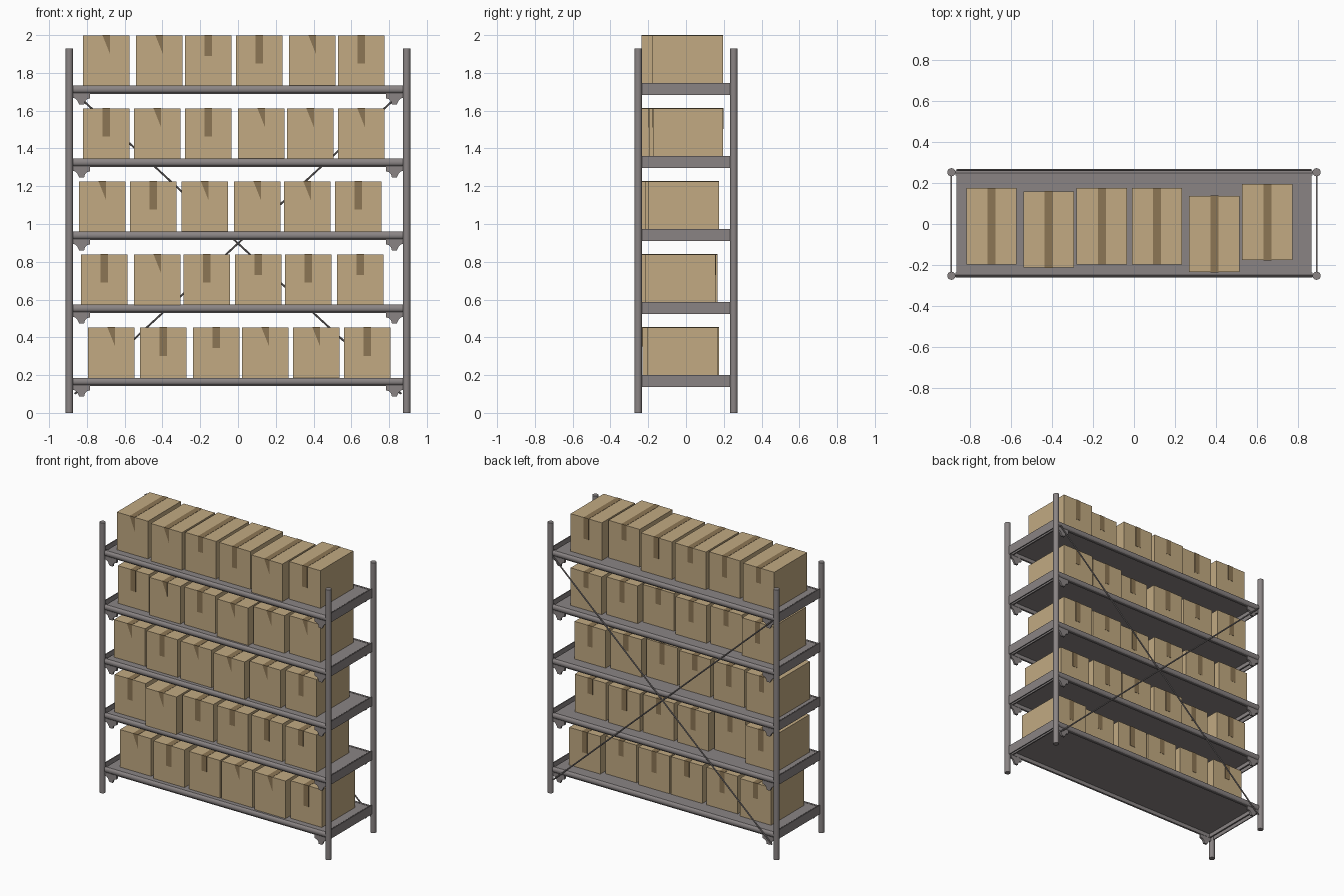
import bpy, bmesh, math
from mathutils import Vector

if "Cube" in bpy.data.objects:
    bpy.data.objects.remove(bpy.data.objects["Cube"])


def material(name, rgb):
    m = bpy.data.materials.new(name)
    m.diffuse_color = (*rgb, 1)
    m.use_nodes = True
    m.node_tree.nodes["Principled BSDF"].inputs["Base Color"].default_value = m.diffuse_color
    return m


STEEL = material("grey steel", (0.254, 0.231, 0.231))
CARD = material("cardboard", (0.539, 0.402, 0.223))
TAPE = material("brown tape", (0.262, 0.181, 0.089))


def finish(name, bm, mat, smooth=False):
    bmesh.ops.recalc_face_normals(bm, faces=bm.faces)
    me = bpy.data.meshes.new(name)
    bm.to_mesh(me)
    bm.free()
    me.materials.append(mat)
    ob = bpy.data.objects.new(name, me)
    bpy.context.collection.objects.link(ob)
    if smooth:
        bpy.ops.object.select_all(action='DESELECT')
        ob.select_set(True)
        bpy.context.view_layer.objects.active = ob
        bpy.ops.object.shade_smooth_by_angle(angle=math.radians(40))
    return ob


def add_box(bm, lo, hi):
    lo, hi = Vector(lo), Vector(hi)
    vs = bmesh.ops.create_cube(bm, size=1)["verts"]
    for v in vs:
        v.co = Vector(((lo[i] + hi[i]) / 2 + v.co[i] * (hi[i] - lo[i])) for i in range(3))


def add_prism(bm, pts, offset):
    """Extrude a closed outline of 3D points along offset."""
    f = bm.faces.new([bm.verts.new(p) for p in pts])
    g = bmesh.ops.extrude_face_region(bm, geom=[f])["geom"]
    bmesh.ops.translate(bm, vec=offset, verts=[e for e in g if isinstance(e, bmesh.types.BMVert)])


def add_rod(bm, a, b, r, n):
    a, b = Vector(a), Vector(b)
    d = b - a
    vs = bmesh.ops.create_cone(bm, cap_ends=True, segments=n, radius1=r, radius2=r,
                               depth=d.length)["verts"]
    rot = Vector((0, 0, 1)).rotation_difference(d)
    for v in vs:
        v.co = rot @ v.co + (a + b) / 2


# Corner posts
PX, PY = 0.893, 0.253
for sx, xn in ((-1, "left"), (1, "right")):
    for sy, yn in ((-1, "front"), (1, "back")):
        bm = bmesh.new()
        add_rod(bm, (sx * PX, sy * PY, 0), (sx * PX, sy * PY, 1.93), 0.02, 20)
        finish(f"{yn}_{xn}_post", bm, STEEL, True)

# Outlines: rounded long beam (y, z) and stepped corner bracket (x, z), relative to the shelf top
BEAM = [(0.236, 0), (0.250, 0), (0.257, -0.006), (0.261, -0.014), (0.261, -0.026),
        (0.257, -0.034), (0.250, -0.039), (0.250, -0.043), (0.236, -0.043)]
BRACKET = [(0.873, -0.040), (0.873, -0.064), (0.862, -0.067), (0.853, -0.075), (0.846, -0.088),
           (0.840, -0.100), (0.815, -0.100), (0.810, -0.082), (0.801, -0.072), (0.783, -0.066),
           (0.783, -0.040)]
LEVELS = [0.186 + 0.3865 * i for i in range(5)]

for n, t in enumerate(LEVELS, 1):
    # Deck with folded end lips
    bm = bmesh.new()
    add_box(bm, (-0.868, -0.25, t - 0.016), (0.868, 0.25, t - 0.002))
    for s in (-1, 1):
        x = sorted((s * 0.868, s * 0.858))
        add_box(bm, (x[0], -0.245, t - 0.043), (x[1], 0.245, t - 0.01))
    finish(f"shelf_{n}_deck", bm, STEEL)
    # Front and back beams
    for s, nm in ((-1, "front"), (1, "back")):
        bm = bmesh.new()
        add_prism(bm, [(-0.873, s * y, t + z) for y, z in BEAM], (1.746, 0, 0))
        finish(f"shelf_{n}_{nm}_beam", bm, STEEL, True)
    # Side panels between the posts
    bm = bmesh.new()
    for s in (-1, 1):
        x = sorted((s * 0.889, s * 0.896))
        add_box(bm, (x[0], -0.24, t - 0.050), (x[1], 0.24, t + 0.014))
    finish(f"shelf_{n}_side_panels", bm, STEEL)
    # Brackets under the four corners
    bm = bmesh.new()
    for sx in (-1, 1):
        for sy in (-1, 1):
            add_prism(bm, [(sx * x, sy * 0.252, t + z) for x, z in BRACKET], (0, -sy * 0.014, 0))
    finish(f"shelf_{n}_brackets", bm, STEEL)

# Crossed back braces
for s, nm in ((1, "rising"), (-1, "falling")):
    bm = bmesh.new()
    add_rod(bm, (-s * 0.865, 0.265, 0.10), (s * 0.865, 0.265, 1.695), 0.005, 8)
    finish(f"{nm}_back_brace", bm, STEEL, True)

# Cartons: left edges, depth offsets and front tape ends (T = torn, R = straight), bottom row first
ROWS = [
    ([-0.794, -0.518, -0.238, 0.021, 0.291, 0.561],
     [-0.012, -0.03, -0.03, -0.03, -0.045, -0.02], "TRRTTR"),
    ([-0.831, -0.550, -0.289, -0.016, 0.249, 0.524],
     [-0.02, -0.074, -0.03, -0.03, -0.02, -0.03], "RTRRRR"),
    ([-0.841, -0.571, -0.299, -0.021, 0.243, 0.513],
     [-0.012, -0.03, -0.035, -0.06, -0.03, -0.012], "TRTTTR"),
    ([-0.820, -0.550, -0.280, 0.0, 0.259, 0.529],
     [0.0, -0.03, -0.02, -0.05, -0.01, 0.01], "RTRTTT"),
    ([-0.820, -0.540, -0.280, -0.011, 0.270, 0.529],
     [-0.011, -0.027, -0.011, -0.011, -0.049, 0.009], "TTRRTR"),
]
W, HALF_D, H, TH, TW = 0.246, 0.186, 0.2665, 0.0015, 0.02

for r, (t, (lefts, offs, ends)) in enumerate(zip(LEVELS, ROWS), 1):
    for c, (x0, y0, end) in enumerate(zip(lefts, offs, ends), 1):
        z = t + H
        bm = bmesh.new()
        add_box(bm, (x0, y0 - HALF_D, t - 0.002), (x0 + W, y0 + HALF_D, z))
        finish(f"row_{r}_carton_{c}", bm, CARD)
        # Tape over the top and down the front and back
        cx = x0 + W / 2
        a, b = cx - TW, cx + TW
        bm = bmesh.new()
        add_box(bm, (a, y0 - HALF_D - TH, z), (b, y0 + HALF_D + TH, z + TH))
        for s in (-1, 1):
            y = y0 + s * HALF_D
            if end == "T" and s < 0:
                pts = [(a, y, z), (b, y, z), (b, y, z - 0.10)]
            else:
                drop = 0.11 + 0.04 * ((c + r) % 2)
                pts = [(a, y, z), (b, y, z), (b, y, z - drop), (a, y, z - drop)]
            add_prism(bm, pts, (0, s * TH, 0))
        finish(f"row_{r}_tape_{c}", bm, TAPE)
